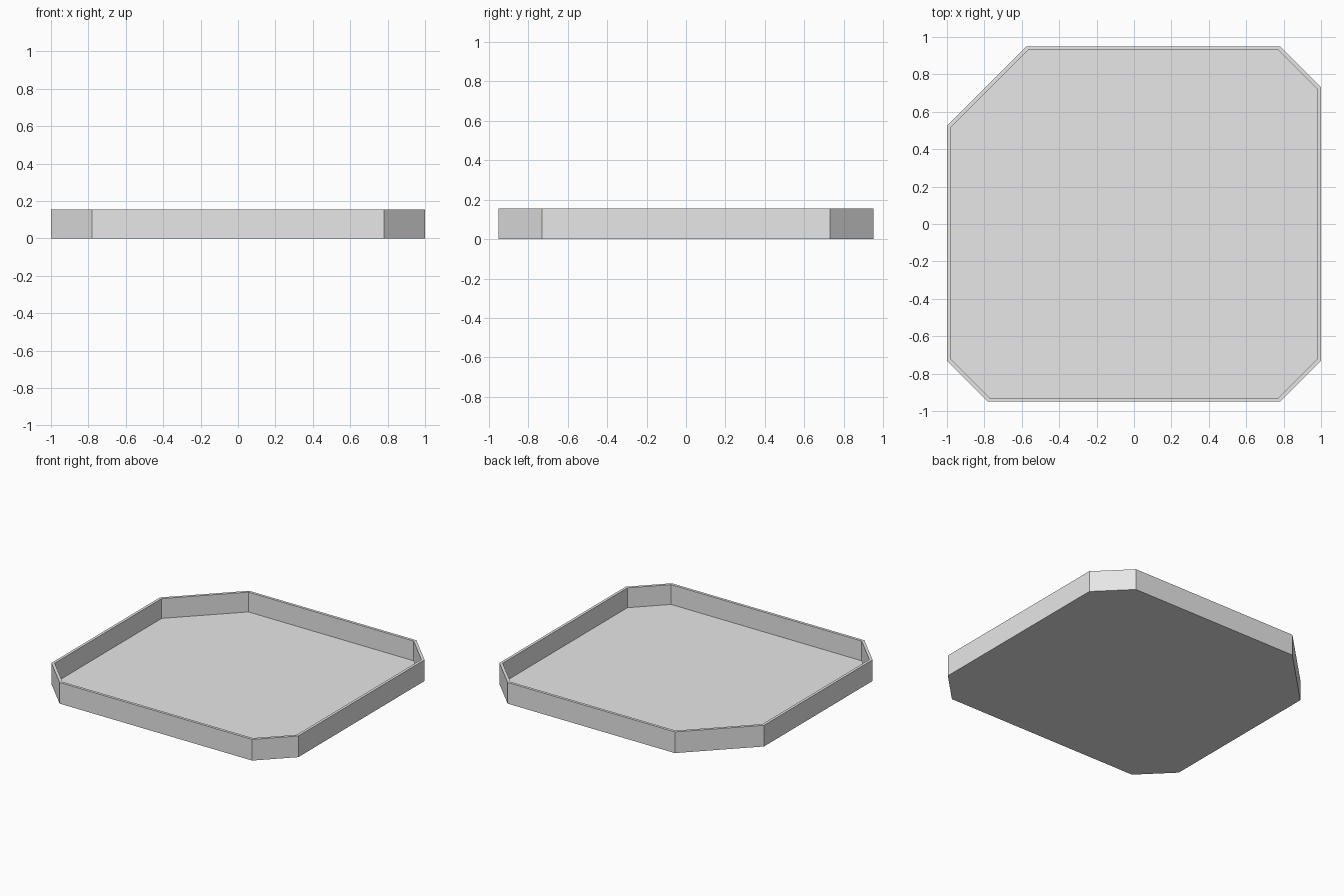
import bpy, bmesh

if "Cube" in bpy.data.objects:
    bpy.data.objects.remove(bpy.data.objects["Cube"])

HEIGHT, WALL, FLOOR = 0.155, 0.02, 0.01

# Outline: rectangle with clipped corners, the back left one cut deeper
outline = [(-0.78, -0.95), (0.78, -0.95), (1, -0.73), (1, 0.73),
           (0.78, 0.95), (-0.575, 0.95), (-1, 0.525), (-1, -0.73)]

grey = bpy.data.materials.new("light grey")
grey.diffuse_color = (0.8, 0.8, 0.8, 1)
grey.use_nodes = True
grey.node_tree.nodes["Principled BSDF"].inputs["Base Color"].default_value = grey.diffuse_color

bm = bmesh.new()
# Outer block
base = bm.faces.new([bm.verts.new((x, y, 0)) for x, y in outline])
ext = bmesh.ops.extrude_face_region(bm, geom=[base], use_keep_orig=True)
top_verts = [g for g in ext["geom"] if isinstance(g, bmesh.types.BMVert)]
bmesh.ops.translate(bm, verts=top_verts, vec=(0, 0, HEIGHT))
bmesh.ops.recalc_face_normals(bm, faces=bm.faces)

# Rim of even width, then the recess sunk down to the floor
top = next(f for f in bm.faces if f.calc_center_median().z > HEIGHT - 0.001)
bmesh.ops.inset_region(bm, faces=[top], thickness=WALL, use_even_offset=True)
sunk = bmesh.ops.extrude_discrete_faces(bm, faces=[top])["faces"][0]
bmesh.ops.translate(bm, verts=sunk.verts, vec=(0, 0, FLOOR - HEIGHT))
bmesh.ops.recalc_face_normals(bm, faces=bm.faces)

mesh = bpy.data.meshes.new("tray")
bm.to_mesh(mesh)
bm.free()
mesh.materials.append(grey)
tray = bpy.data.objects.new("tray", mesh)
bpy.context.collection.objects.link(tray)
